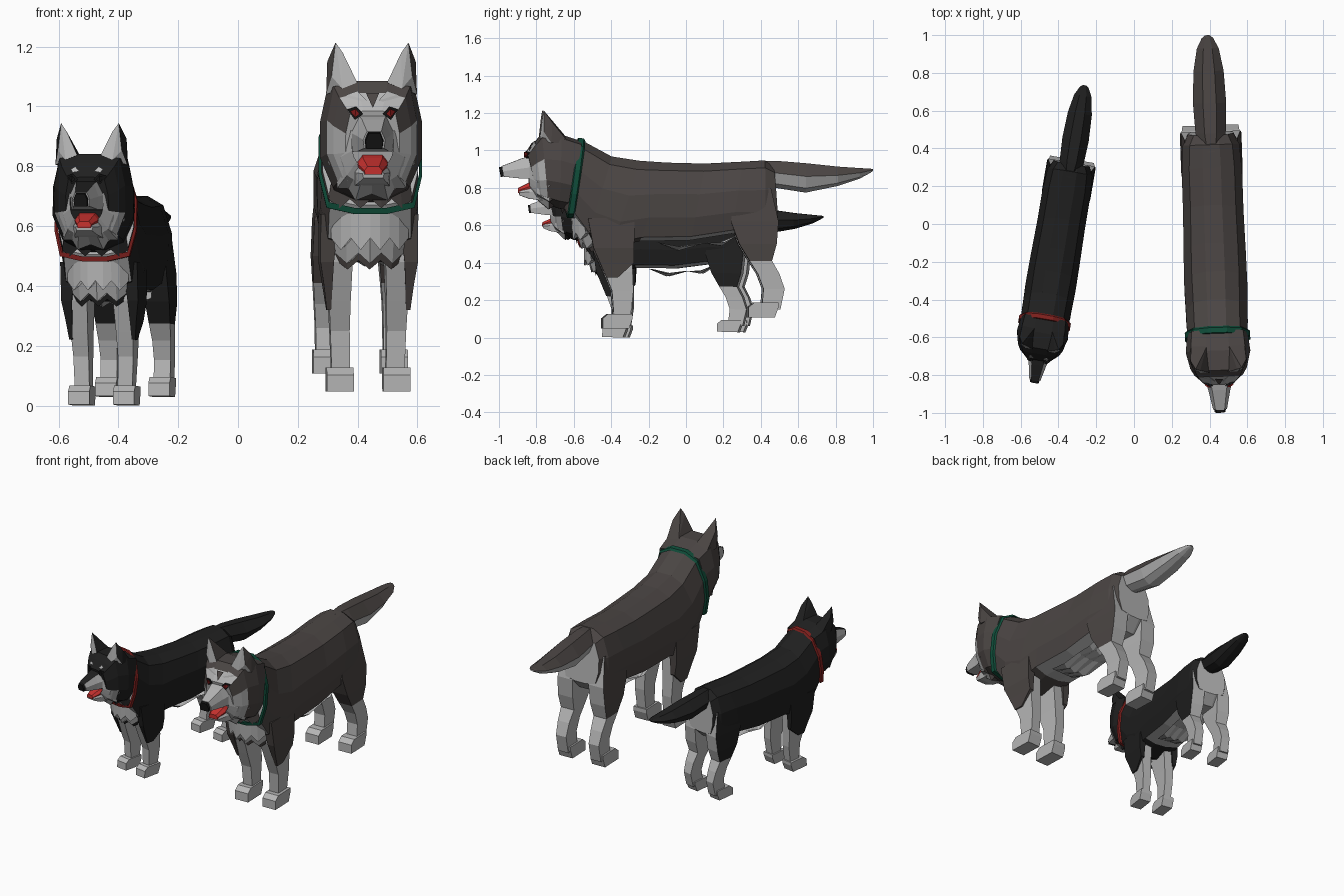
import bpy, bmesh, math
from mathutils import Matrix, Vector

cube = bpy.data.objects.get("Cube")
if cube:
    bpy.data.objects.remove(cube)


def material(name, rgb):
    m = bpy.data.materials.new(name)
    m.use_nodes = True
    m.diffuse_color = (*rgb, 1)
    m.node_tree.nodes["Principled BSDF"].inputs["Base Color"].default_value = (*rgb, 1)
    return m


GREY = material("grey_brown_fur", (.07, .06, .057))
BLACK = material("black_fur", (.014, .014, .014))
LIGHT = material("light_fur", (.46, .46, .46))
RED = material("red_collar", (.22, .015, .013))
GREEN = material("green_collar", (.005, .075, .042))
TONGUE = material("tongue_red", (.55, .03, .027))
NOSE = material("nose_black", (.007, .007, .007))
EYE = material("eye_maroon", (.22, .01, .01))

# Half outlines from top centre to bottom centre: (share of width, share of height)
TRUNK = [(.3, 1), (.75, .9), (1, .6), (1, .3), (.85, .05), (.3, 0)]
SKULL = [(.35, 1), (.85, .95), (1, .65), (1, .35), (.75, .1), (.3, 0)]
TAIL = [(.4, 1), (1, .55), (.7, .15), (.2, 0)]
BLOCK = [(.65, 1), (1, .5), (.9, 0)]


def ring(half, ytop, ztop, ybot, zbot, w):
    side = [Vector((w * u, ybot + (ytop - ybot) * t, zbot + (ztop - zbot) * t)) for u, t in half]
    return side + [Vector((-p.x, p.y, p.z)) for p in reversed(side)]


def rect(z, y0, y1, x0, x1):
    return [Vector(p) for p in ((x0, y0, z), (x1, y0, z), (x1, y1, z), (x0, y1, z))]


def soft(v):
    """Squares off a circle's sine or cosine."""
    return math.copysign(abs(v) ** .75, v)


class Dog:
    """Places parts drawn in one shared dog frame."""

    def __init__(self, prefix, place):
        self.prefix, self.place = prefix, place

    def finish(self, name, bm, mats, rule=None):
        bmesh.ops.recalc_face_normals(bm, faces=bm.faces)
        bm.normal_update()
        for f in bm.faces:
            f.material_index = rule(f.calc_center_median(), f.normal) if rule else 0
        bm.transform(self.place)
        me = bpy.data.meshes.new(self.prefix + name)
        bm.to_mesh(me)
        bm.free()
        for m in mats:
            me.materials.append(m)
        ob = bpy.data.objects.new(self.prefix + name, me)
        bpy.context.collection.objects.link(ob)

    def loft(self, name, rings, mats, rule=None, closed=True, caps=True):
        bm = bmesh.new()
        rows = [[bm.verts.new(p) for p in r] for r in rings]
        n = len(rows[0])
        for a, b in zip(rows, rows[1:]):
            for i in range(n if closed else n - 1):
                j = (i + 1) % n
                bm.faces.new((a[i], a[j], b[j], b[i]))
        if closed and caps:
            bm.faces.new(rows[0])
            bm.faces.new(rows[-1])
        self.finish(name, bm, mats, rule)

    def hull(self, name, pts, mats, rule=None):
        bm = bmesh.new()
        for p in pts:
            bm.verts.new(p)
        bmesh.ops.convex_hull(bm, input=bm.verts)
        self.finish(name, bm, mats, rule)

    def fur(self, name, rows, mat, count=9):
        """Sheet of jagged fur; rows of (half width, y, z, sweep back, tooth length)."""
        grid = []
        for w, y, z, sweep, tooth in rows:
            us = [2 * i / (count - 1) - 1 for i in range(count)]
            grid.append([Vector((w * u, y + sweep * u * u, z - tooth * (i % 2)))
                         for i, u in enumerate(us)])
        self.loft(name, grid, [mat], closed=False)


def build(prefix, place, coat, collar, dark_face):
    dog = Dog(prefix, place)
    both = [coat, LIGHT]

    # Trunk, pale on the belly, chest and under the tail
    trunk = [(-.56, 1.055, -.62, .67, .16), (-.40, .968, -.53, .54, .163),
             (-.25, .945, -.40, .48, .167), (-.10, .935, -.25, .515, .165),
             (.10, .93, .02, .52, .16), (.30, .94, .24, .555, .16),
             (.42, .947, .42, .55, .15), (.47, .91, .49, .62, .12)]

    def trunk_rule(c, n):
        return int((n.z < -.6 and c.y > -.15) or n.y < -.6 or (n.y > .6 and c.z < .85))
    dog.loft("trunk", [ring(TRUNK, *s) for s in trunk], both, trunk_rule)

    # Collar
    dog.loft("collar", [ring(TRUNK, -.58, 1.06, -.64, .66, .164),
                        ring(TRUNK, -.575, 1.068, -.635, .64, .173),
                        ring(TRUNK, -.548, 1.064, -.608, .64, .173),
                        ring(TRUNK, -.54, 1.05, -.6, .655, .164)], [collar], caps=False)

    # Tail, pale underneath on the grey dog only
    tail = [(.38, .945, .88, .05), (.48, .945, .80, .08), (.64, .932, .775, .088),
            (.81, .914, .81, .08), (.93, .906, .85, .058), (.985, .903, .88, .03),
            (1, .9, .89, .012)]
    dog.loft("tail", [ring(TAIL, y, t, y, b, w) for y, t, b, w in tail], both,
             lambda c, n: int(n.z < .1 and not dark_face))

    # Head
    skull = [(-.56, 1.05, -.62, .68, .16), (-.67, 1.085, -.68, .69, .171),
             (-.775, 1.085, -.74, .71, .15), (-.81, 1.045, -.775, .73, .13),
             (-.85, .985, -.80, .77, .09)]

    def skull_rule(c, n):
        if c.y > -.755:
            return 0
        if dark_face:
            return int(c.z < .86)
        return int(c.z < .95 or (c.y < -.8 and abs(c.x) < .08))
    dog.loft("head", [ring(SKULL, *s) for s in skull], both, skull_rule)

    # Muzzle, nose, lower jaw and tongue
    dog.loft("muzzle", [ring(BLOCK, -.79, .985, -.78, .85, .085),
                        ring(BLOCK, -.88, .957, -.88, .85, .058),
                        ring(BLOCK, -.985, .917, -.975, .86, .037)], both,
             lambda c, n: int(not dark_face or n.z < .5))
    dog.loft("nose", [ring(BLOCK, -.96, .922, -.96, .865, .034),
                      ring(BLOCK, -1, .91, -.99, .858, .029)], [NOSE])
    dog.loft("lower_jaw", [ring(BLOCK, -.74, .845, -.74, .73, .07),
                           ring(BLOCK, -.84, .815, -.84, .742, .056),
                           ring(BLOCK, -.895, .79, -.89, .76, .036)], [LIGHT])
    dog.loft("tongue", [ring(BLOCK, -.78, .85, -.78, .79, .053),
                        ring(BLOCK, -.84, .828, -.84, .785, .05),
                        ring(BLOCK, -.899, .799, -.899, .772, .03)], [TONGUE])

    # Cheek ruff with a jagged rim, dark behind
    rows = []
    for rx, rz, y, jag in ((.07, .09, -.84, 0), (.11, .15, -.80, .04),
                           (.15, .205, -.735, .13), (.13, .16, -.67, 0)):
        row = []
        for i in range(15):
            a = math.radians(210 * i / 14 - 195)
            k = 1 - jag * (i % 2)
            row.append(Vector((rx * k * soft(math.cos(a)), y, .885 + rz * k * soft(math.sin(a)))))
        rows.append(row)
    dog.loft("cheek_ruff", rows, both, lambda c, n: int(c.y < -.72), closed=False)

    # Throat, chest bib and belly fur
    dog.fur("throat_fur", [(.13, -.68, .76, .05, 0), (.14, -.665, .69, .05, .03)], coat)
    dog.fur("upper_bib", [(.13, -.615, .64, .06, 0), (.13, -.61, .56, .07, .04),
                          (.11, -.56, .56, .05, 0)], LIGHT)
    dog.fur("lower_bib", [(.12, -.59, .57, .06, 0), (.115, -.56, .51, .06, .035),
                          (.09, -.48, .50, .03, 0)], LIGHT, 7)
    dog.fur("chest_fur", [(.12, -.55, .53, .05, 0), (.11, -.53, .485, .05, .03)], coat, 7)
    dog.fur("belly_fur", [(.08, -.16, .51, 0, 0), (.10, -.05, .485, .02, .02),
                          (.10, .08, .505, .02, 0), (.10, .18, .51, .02, .02),
                          (.09, .28, .55, 0, 0)], LIGHT, 7)

    for s, side in ((1, "left_"), (-1, "right_")):
        def flip(*pts):
            return [Vector((s * x, y, z)) for x, y, z in pts]

        # Ears, pale in front
        dog.hull(side + "ear", flip((.152, -.725, 1.04), (.05, -.785, 1.08), (.1, -.785, 1.06),
                                    (.135, -.765, 1.1), (.14, -.63, 1.04), (.06, -.65, 1.08),
                                    (.122, -.765, 1.214), (.098, -.772, 1.18),
                                    (.148, -.72, 1.15)), both, lambda c, n: int(n.y < -.6))

        # Eyes with dark rims, and brow markings
        dog.hull(side + "eye_rim", flip((.032, -.858, .975), (.055, -.858, 1), (.086, -.84, .99),
                                        (.06, -.856, .955), (.058, -.82, .975)), [NOSE])
        dog.hull(side + "eye", flip((.044, -.864, .975), (.058, -.865, .992), (.076, -.852, .984),
                                    (.06, -.864, .963), (.058, -.82, .975)),
                 [NOSE if dark_face else EYE])
        if dark_face:
            marks = ((.03, -.843, 1.01), (.05, -.832, 1.03), (.068, -.834, 1.02),
                     (.06, -.845, 1.005), (.05, -.825, 1.01))
        else:
            marks = ((.02, -.833, 1.02), (.05, -.81, 1.052), (.085, -.81, 1.04),
                     (.1, -.815, 1.0), (.05, -.8, 1.02))
        dog.hull(side + "brow_mark", flip(*marks), [LIGHT])

        def limb(name, sections, rule=None, mats=both):
            rings = [rect(z, y0, y1, *sorted((s * x0, s * x1))) for z, y0, y1, x0, x1 in sections]
            dog.loft(side + name, rings, mats, rule)

        # Front leg with a dark shoulder panel outside
        limb("front_leg", [(.62, -.50, -.30, .05, .12), (.48, -.49, -.295, .055, .13),
                           (.35, -.44, -.29, .06, .132), (.25, -.40, -.285, .062, .127),
                           (.12, -.39, -.30, .06, .122)], mats=[LIGHT])
        limb("shoulder", [(.64, -.53, -.28, .10, .163), (.48, -.50, -.283, .118, .163),
                          (.40, -.465, -.283, .122, .15), (.32, -.43, -.37, .125, .14)],
             mats=[coat])

        # Rear leg, pale behind, inside and below the hem
        limb("rear_leg", [(.80, .26, .45, .05, .14), (.62, .235, .49, .055, .158),
                          (.50, .28, .48, .06, .163), (.41, .335, .455, .068, .158),
                          (.34, .38, .495, .075, .153), (.26, .41, .523, .078, .148),
                          (.15, .40, .50, .078, .148)],
             lambda c, n: int(c.z < .43 or n.x * s < -.5 or n.y > .5))

        # Block paws
        for name, y, z, x in (("front_paw", -.45, .047, .05), ("rear_paw", .33, .107, .068)):
            ends = sorted((s * x, s * (x + .09)))
            dog.loft(side + name, [rect(z, y, y + .14, *ends), rect(z + .055, y, y + .16, *ends),
                                   rect(z + .08, y + .03, y + .16, *ends)], [LIGHT])

    # Dark point between the brows
    if not dark_face:
        dog.hull("brow_point", [(0, -.854, .995), (.022, -.822, 1.045), (-.022, -.822, 1.045),
                                (0, -.82, 1.02)], [coat])


def placed(x, y, lift, turn, pitch, size):
    return (Matrix.Translation((x, y, lift)) @ Matrix.Rotation(math.radians(turn), 4, "Z")
            @ Matrix.Rotation(math.radians(pitch), 4, "X")
            @ Matrix.Scale(size, 4) @ Matrix.Translation((0, 0, -.047)))


build("grey_dog_", placed(.422, 0, .047, 1.95, 0, 1), GREY, GREEN, False)
build("black_dog_", placed(-.398, -.075, -.008, -9.6, -1.8, .8), BLACK, RED, True)
